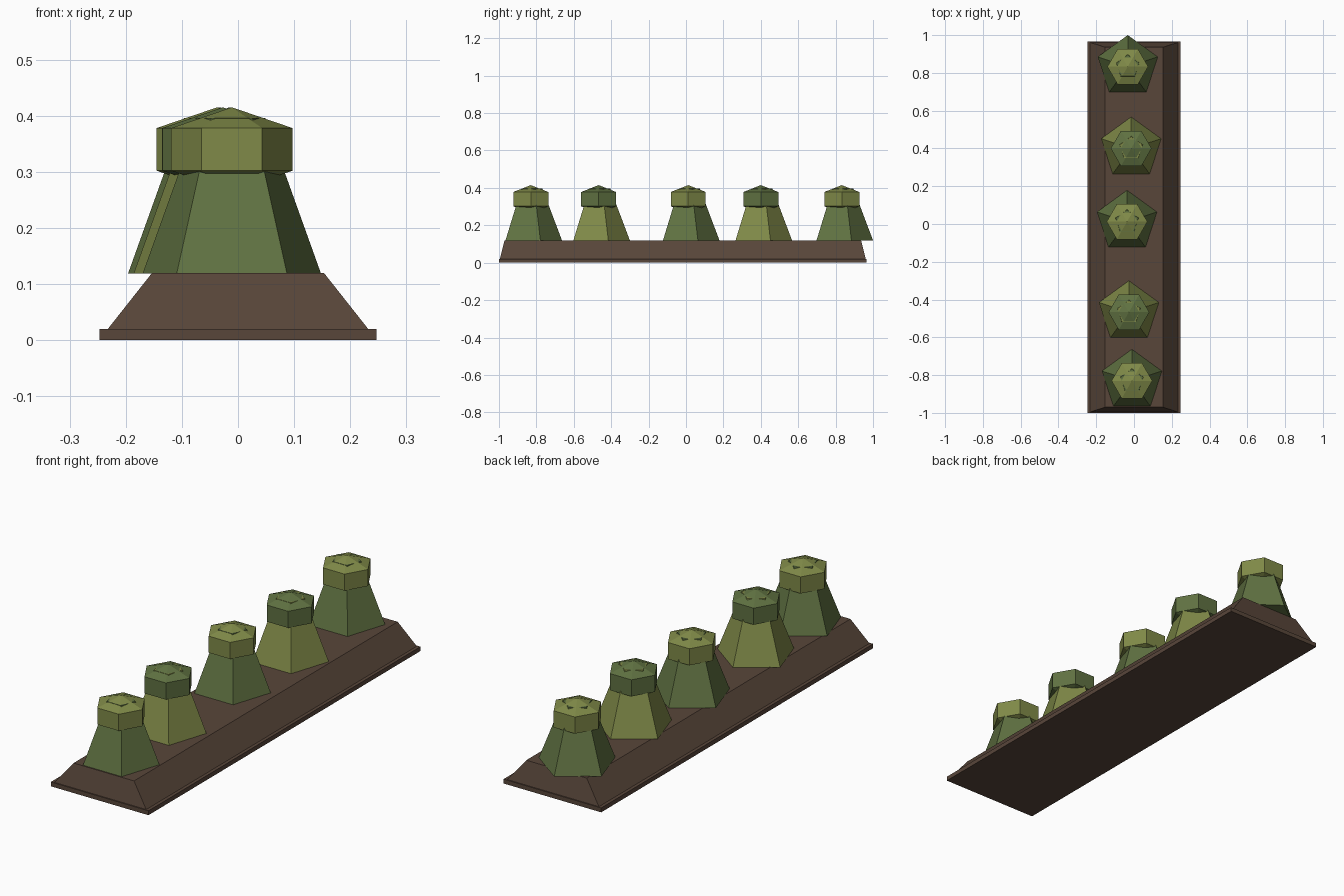
import bpy, bmesh, math

if "Cube" in bpy.data.objects:
    bpy.data.objects.remove(bpy.data.objects["Cube"])


def material(name, rgb):
    m = bpy.data.materials.new(name)
    m.diffuse_color = (*rgb, 1)
    m.use_nodes = True
    m.node_tree.nodes["Principled BSDF"].inputs["Base Color"].default_value = m.diffuse_color
    return m


OLIVE = material("olive green", (0.216, 0.254, 0.065))
GREEN = material("moss green", (0.117, 0.168, 0.054))
BROWN = material("soil brown", (0.098, 0.061, 0.042))


def ngon(n, r, start):
    return [(r * math.cos(start + math.tau * i / n), r * math.sin(start + math.tau * i / n))
            for i in range(n)]


def rect(hx, hy):
    return [(-hx, -hy), (hx, -hy), (hx, hy), (-hx, hy)]


def loft(name, rings, mat, loc, tips=None):
    """Stack of (outline, z) rings, closed by flat caps or by two pointed tips."""
    bm = bmesh.new()
    loops = [[bm.verts.new((x, y, z)) for x, y in pts] for pts, z in rings]
    n = len(loops[0])
    for a, b in zip(loops, loops[1:]):
        for i in range(n):
            j = (i + 1) % n
            bm.faces.new((a[i], a[j], b[j], b[i]))
    if tips:
        for loop, z in zip((loops[0], loops[-1]), tips):
            tip = bm.verts.new((0, 0, z))
            for i in range(n):
                bm.faces.new((loop[i], loop[(i + 1) % n], tip))
    else:
        bm.faces.new(loops[0][::-1])
        bm.faces.new(loops[-1])
    bmesh.ops.recalc_face_normals(bm, faces=bm.faces)
    me = bpy.data.meshes.new(name)
    bm.to_mesh(me)
    bm.free()
    me.materials.append(mat)
    ob = bpy.data.objects.new(name, me)
    ob.location = loc
    bpy.context.collection.objects.link(ob)


# Soil bed: thin lip with a sloped mound on top
loft("bed_lip", [(rect(0.247, 0.983), 0), (rect(0.247, 0.983), 0.02)], BROWN, (0, -0.017, 0))
loft("bed_mound", [(rect(0.232, 0.978), 0.015), (rect(0.232, 0.978), 0.02),
                   (rect(0.153, 0.953), 0.12)], BROWN, (0, -0.017, 0))

# Row of bushes: five-sided body and six-sided pointed cap, alternating colours
centres = [(-0.011, -0.83), (-0.027, -0.467), (-0.037, 0.012), (-0.015, 0.40), (-0.033, 0.833)]
for k, (x, y) in enumerate(centres):
    body, cap = (GREEN, OLIVE) if k % 2 == 0 else (OLIVE, GREEN)
    loft(f"bush_body_{k + 1}", [(ngon(5, 0.167, math.pi / 2), 0.119),
                                (ngon(5, 0.0625, math.pi / 2), 0.396)], body, (x, y, 0))
    loft(f"bush_cap_{k + 1}", [(ngon(6, 0.108, 0), 0.302), (ngon(6, 0.108, 0), 0.378)],
         cap, (x, y, 0), tips=(0.265, 0.415))
